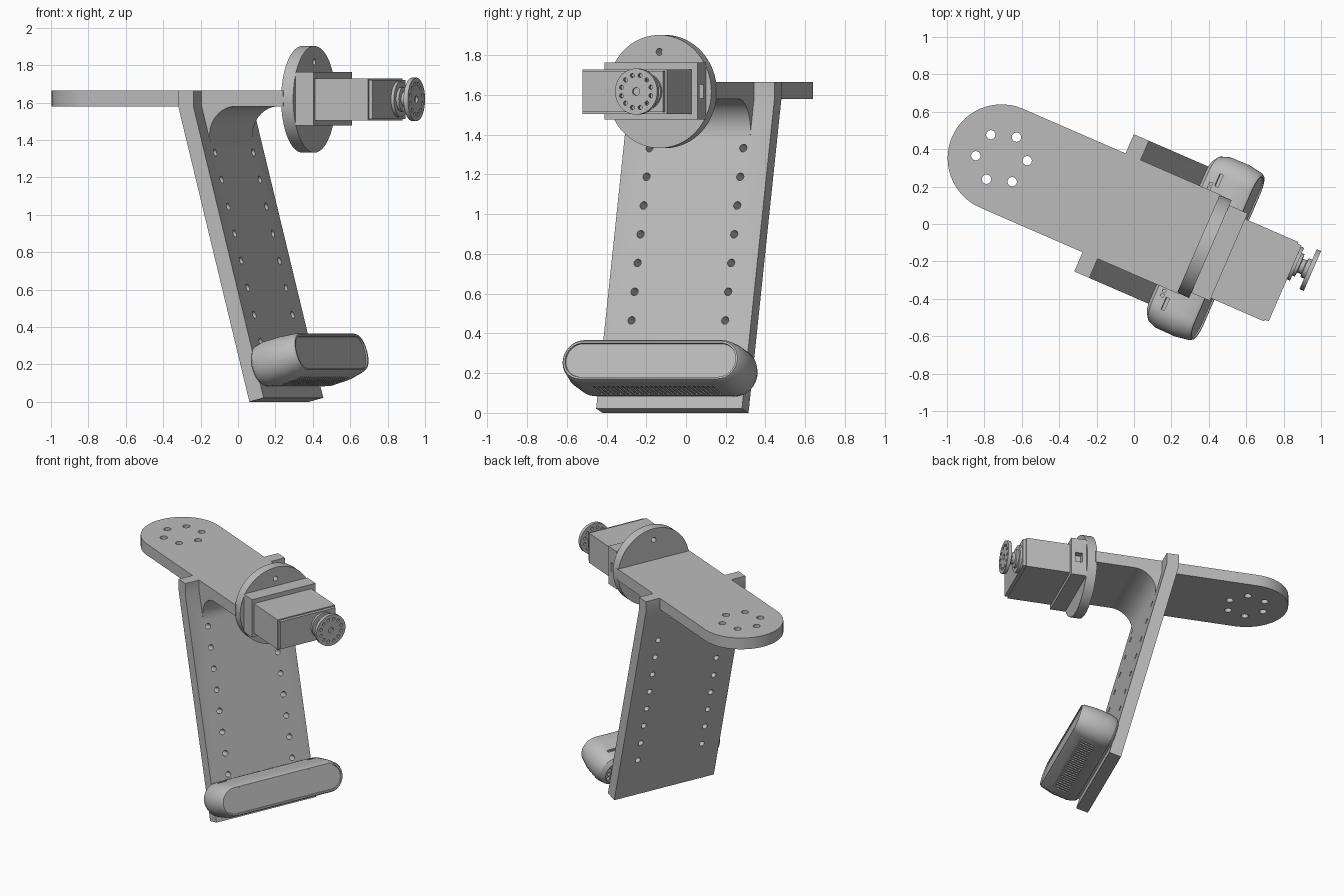
import bpy, bmesh, math
from mathutils import Matrix, Vector

cube = bpy.data.objects.get("Cube")
if cube:
    bpy.data.objects.remove(cube, do_unlink=True)

grey = bpy.data.materials.new("light grey")
grey.use_nodes = True
grey.diffuse_color = (0.5, 0.5, 0.5, 1)
grey.node_tree.nodes["Principled BSDF"].inputs["Base Color"].default_value = (0.5, 0.5, 0.5, 1)

TURN = Matrix.Rotation(math.radians(-23.5), 4, 'Z')
MID = 0.04            # centre line across the model
AXIS_Z = 1.617        # height of the motor axis
LEAN = math.atan(0.2627)


def frame(origin, a, b, c):
    """Matrix with the given origin and axes."""
    m = Matrix((a, b, c)).transposed().to_4x4()
    m.translation = Vector(origin)
    return m


UP = Matrix.Identity(4)                                            # extrude along z
ACROSS = frame((0, MID, 0), (1, 0, 0), (0, 0, 1), (0, 1, 0))       # side profile
FORWARD = frame((0, 0, AXIS_Z), (0, 1, 0), (0, 0, 1), (1, 0, 0))   # extrude along the motor axis
out = Vector((math.cos(LEAN), 0, math.sin(LEAN)))
along = Vector((-math.sin(LEAN), 0, math.cos(LEAN)))
LEG = frame((0.306, MID, 0.021), (0, 1, 0), along, out)            # on the leg's front face


def arc(cx, cy, r, start=0, end=360, n=24):
    full = end - start == 360
    return [(cx + r * math.cos(t), cy + r * math.sin(t)) for t in
            (math.radians(start + (end - start) * i / (n if full else n - 1)) for i in range(n))]


def rect(x0, x1, y0, y1):
    return [(x0, y0), (x1, y0), (x1, y1), (x0, y1)]


def stadium(length, height, shift=0):
    """Pill outline from half length and half height."""
    s = length - height
    return arc(s, shift, height, -90, 90, 16) + arc(-s, shift, height, 90, 270, 16)


def loft(bm, m, rings):
    """Skin a list of (outline, depth) rings and cap both ends."""
    loops = [[bm.verts.new(m @ Vector((x, y, d))) for x, y in pts] for pts, d in rings]
    n = len(loops[0])
    for lo, hi in zip(loops, loops[1:]):
        for i in range(n):
            bm.faces.new((lo[i], lo[(i + 1) % n], hi[(i + 1) % n], hi[i]))
    bm.faces.new(loops[0][::-1])
    bm.faces.new(loops[-1])


def solid(name, m, parts, cuts=()):
    """Make an object from ring lists, cutting away the cut prisms."""
    def build(nm, lofts):
        bm = bmesh.new()
        for mat, rings in lofts:
            loft(bm, mat, rings)
        bmesh.ops.recalc_face_normals(bm, faces=bm.faces[:])
        me = bpy.data.meshes.new(nm)
        bm.to_mesh(me)
        bm.free()
        ob = bpy.data.objects.new(nm, me)
        bpy.context.collection.objects.link(ob)
        ob.matrix_world = TURN
        return ob

    ob = build(name, [(m, p) for p in parts])
    if cuts:
        cutter = build(name + "_cutter", cuts)
        cutter.hide_render = True
        mod = ob.modifiers.new("holes", 'BOOLEAN')
        mod.operation, mod.object, mod.solver = 'DIFFERENCE', cutter, 'EXACT'
        bpy.context.view_layer.update()
        ob.data = bpy.data.meshes.new_from_object(ob.evaluated_get(bpy.context.evaluated_depsgraph_get()))
        ob.modifiers.clear()
        bpy.data.objects.remove(cutter, do_unlink=True)
    ob.data.materials.clear()
    ob.data.materials.append(grey)
    bpy.ops.object.select_all(action='DESELECT')
    ob.select_set(True)
    bpy.context.view_layer.objects.active = ob
    bpy.ops.object.shade_smooth_by_angle(angle=math.radians(30))
    return ob


def prism(pts, d0, d1):
    return [(pts, d0), (pts, d1)]


# Top arm with a rounded end and a ring of six holes
arm_outline = arc(-0.79, MID, 0.288, 90, 270, 28) + [(0.37, MID - 0.288), (0.37, MID + 0.288)]
arm_holes = [(UP, prism(arc(x, y, 0.025, n=16), 1.5, 1.75))
             for x, y in arc(-0.79, MID, 0.138, 18, 378, 6)]
solid("top_arm", UP, [prism(arm_outline, 1.58, 1.665)], arm_holes)

# Leaning leg with two columns of holes
leg_profile = [(-0.192, 1.665), (-0.104, 1.665), (-0.104, 1.58), (0.306, 0.021), (0.223, 0), (-0.192, 1.58)]
leg_holes = [(LEG, prism(arc(side * 0.257, 0.31 + i * 0.1495, 0.02, n=14), -0.2, 0.1))
             for side in (-1, 1) for i in range(8)]
solid("leaning_leg", ACROSS, [prism(leg_profile, -0.4, 0.4)], leg_holes)

# Curved fillet joining the leg to the arm
reach = 0.2
corner = Vector((-0.104, 1.58))
radius = reach * math.tan((math.pi / 2 - LEAN) / 2)
fillet = [(corner.x - 0.02, corner.y + 0.02)] + \
    arc(corner.x + reach, corner.y - radius, radius, 90, 180 + math.degrees(LEAN), 14)
solid("corner_fillet", ACROSS, [prism(fillet, -0.288, 0.288)])

# Round mounting disc and the motor bracket
solid("mount_disc", FORWARD, [prism(arc(MID, 0, 0.285, n=64), 0.358, 0.428)],
      [(FORWARD, prism(arc(MID, 0.2, 0.018, n=14), 0.3, 0.5))])
slot = frame((0.48, 0.3, AXIS_Z), (1, 0, 0), (0, 0, 1), (0, 1, 0))
solid("motor_bracket", FORWARD, [prism(rect(MID - 0.255, MID + 0.255, -0.14, 0.145), 0.428, 0.535)],
      [(slot, prism(rect(-0.025, 0.025, -0.035, 0.035), -0.05, 0.1))])

# Motor body, its notched mounting ears and its stepped front
solid("motor_body", FORWARD, [prism(rect(-0.2, 0.262, -0.112, 0.112), 0.535, 0.845)])
solid("motor_front_cap", FORWARD, [prism(rect(-0.19, 0.252, -0.104, 0.104), 0.845, 0.868)])
ear_cuts = []
for edge, side in ((-0.274, 1), (0.339, -1)):
    for z in (-0.055, 0.055):
        tip = edge + side * 0.04
        near, far = sorted((edge - side * 0.03, tip))
        ear_cuts += [(FORWARD, prism(rect(near, far, z - 0.013, z + 0.013), 0.7, 0.85)),
                     (FORWARD, prism(arc(tip, z, 0.023, n=16), 0.69, 0.86))]
solid("motor_ears", FORWARD, [prism(rect(-0.274, 0.339, -0.112, 0.112), 0.757, 0.788)], ear_cuts)
HORN = 0.15
solid("motor_collar", FORWARD, [prism(arc(HORN, 0, 0.095, n=32), 0.86, 0.885)])
solid("output_shaft", FORWARD, [
    [(arc(HORN, 0, r), d) for r, d in
     ((0.065, 0.88), (0.065, 0.9), (0.04, 0.903), (0.04, 0.925), (0.055, 0.93), (0.055, 0.955))]])
horn_holes = [(FORWARD, prism(arc(x, y, 0.011, n=10), 0.92, 1.0))
              for x, y in arc(HORN, 0, 0.083, 15, 375, 12)]
horn_holes.append((FORWARD, prism(arc(HORN, 0, 0.02, n=16), 0.962, 1.0)))
solid("output_horn", FORWARD, [prism(arc(HORN, 0, 0.116, n=40), 0.95, 0.975)], horn_holes)

# Pill-shaped sensor housing with a rimmed front face
SENSOR = LEG @ Matrix.Translation((-0.005, 0.17, 0))
housing = [(stadium(length, height, shift), d) for length, height, shift, d in (
    (0.45, 0.088, 0, -0.002), (0.48, 0.112, 0, 0.02), (0.498, 0.123, 0, 0.07),
    (0.5, 0.12, 0.003, 0.18), (0.487, 0.107, 0.01, 0.265), (0.478, 0.098, 0.01, 0.28),
    (0.468, 0.088, 0.01, 0.28), (0.466, 0.086, 0.01, 0.272))]
vents = []
for i in range(26):
    x = -0.325 + i * 0.026
    vents.append((SENSOR, prism(rect(x - 0.006, x + 0.006, -0.15, -0.108), 0.1, 0.21)))
    vents.append((SENSOR, prism(rect(x - 0.008, x + 0.008, 0.112, 0.15), 0.05, 0.07)))
# Screw holes in the back and slots near both ends
for side in (-1, 1):
    vents.append((SENSOR, prism(rect(side * 0.36 - 0.035, side * 0.36 + 0.035, 0.108, 0.15), 0.085, 0.105)))
    vents += [(SENSOR, prism(arc(side * 0.425, z, 0.012, n=12), -0.05, 0.03)) for z in (-0.035, 0, 0.035)]
solid("sensor_housing", SENSOR, [housing], vents)
